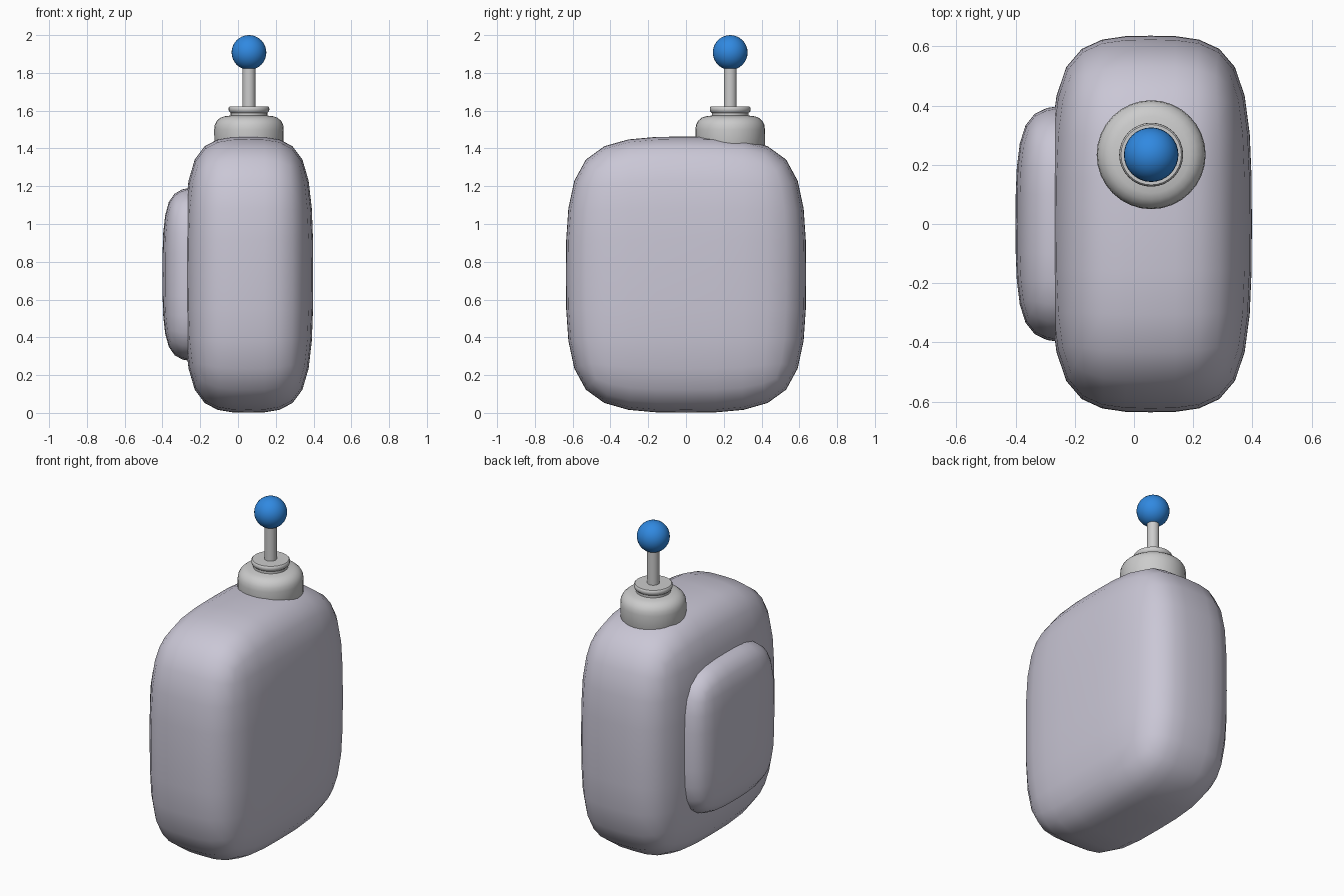
import bpy, bmesh, math

if "Cube" in bpy.data.objects:
    bpy.data.objects.remove(bpy.data.objects["Cube"])


def soft_box(name, center, half):
    # 2x2x2 grid cube rounded by subdivision
    bm = bmesh.new()
    bmesh.ops.create_cube(bm, size=2)
    bmesh.ops.subdivide_edges(bm, edges=bm.edges[:], cuts=1, use_grid_fill=True)
    for v in bm.verts:
        v.co = [c + h * k for c, h, k in zip(center, half, v.co)]
    for f in bm.faces:
        f.smooth = True
    mesh = bpy.data.meshes.new(name)
    bm.to_mesh(mesh)
    bm.free()
    ob = bpy.data.objects.new(name, mesh)
    bpy.context.collection.objects.link(ob)
    sub = ob.modifiers.new("round", "SUBSURF")
    sub.levels = sub.render_levels = 2
    return ob


def lathe(name, x, y, profile, steps=32):
    # revolve (radius, z) points around a vertical axis
    bm = bmesh.new()
    rings = []
    for r, z in profile:
        rings.append([bm.verts.new((x + r * math.cos(2 * math.pi * i / steps),
                                    y + r * math.sin(2 * math.pi * i / steps), z))
                      for i in range(steps)])
    for a, b in zip(rings, rings[1:]):
        for i in range(steps):
            j = (i + 1) % steps
            bm.faces.new((a[i], a[j], b[j], b[i]))
    bm.faces.new(rings[0][::-1])
    bm.faces.new(rings[-1])
    mesh = bpy.data.meshes.new(name)
    bm.to_mesh(mesh)
    bm.free()
    ob = bpy.data.objects.new(name, mesh)
    bpy.context.collection.objects.link(ob)
    bpy.ops.object.select_all(action='DESELECT')
    ob.select_set(True)
    bpy.context.view_layer.objects.active = ob
    bpy.ops.object.shade_smooth_by_angle(angle=math.radians(40))
    return ob


def tint(ob, color):
    mat = bpy.data.materials.new(ob.name + "_color")
    mat.diffuse_color = color
    mat.use_nodes = True
    mat.node_tree.nodes["Principled BSDF"].inputs["Base Color"].default_value = mat.diffuse_color
    ob.data.materials.append(mat)


# main body and raised side panel
LILAC = (0.59, 0.57, 0.67, 1)
tint(soft_box("body", (0.056, 0, 0.732), (0.342, 0.636, 0.731)), LILAC)
tint(soft_box("side_panel", (-0.198, 0, 0.733), (0.202, 0.40, 0.46)), LILAC)

# stepped antenna base and rod
AX, AY = 0.058, 0.234
lathe("antenna_base", AX, AY, [
    (0.170, 1.36), (0.183, 1.38), (0.184, 1.50), (0.181, 1.525), (0.170, 1.546),
    (0.152, 1.562), (0.130, 1.57), (0.097, 1.574), (0.097, 1.588),
    (0.106, 1.596), (0.108, 1.606), (0.107, 1.617), (0.102, 1.622)])
lathe("antenna_rod", AX, AY, [(0.034, 1.58), (0.034, 1.85)])

# ball tip
bpy.ops.mesh.primitive_uv_sphere_add(segments=32, ring_count=16, radius=0.092,
                                     location=(AX, AY, 1.908))
ball = bpy.context.object
ball.name = "antenna_ball"
bpy.ops.object.shade_smooth()
tint(ball, (0.03, 0.25, 0.75, 1))
